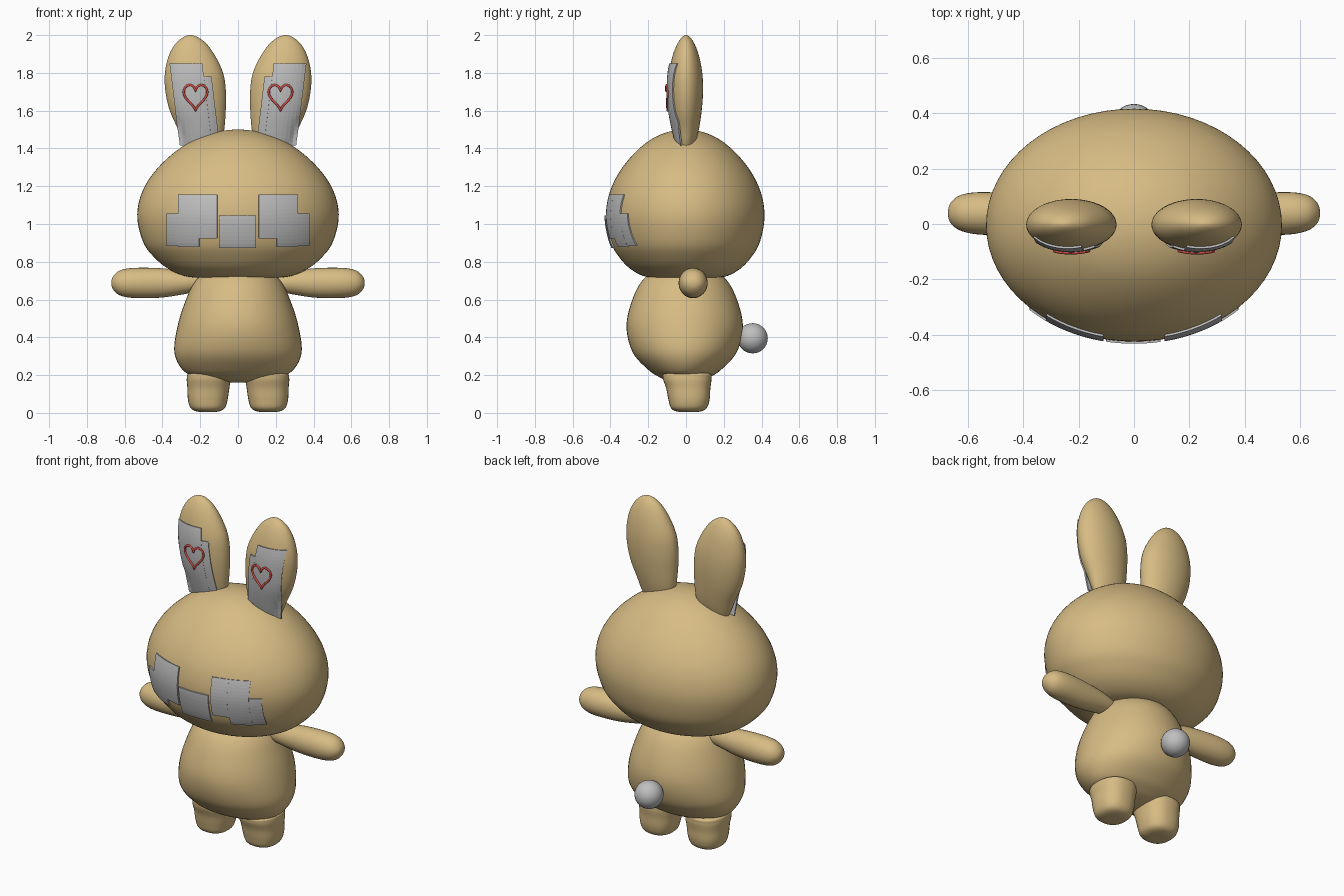
import bpy, bmesh, math
from mathutils import Vector

cube = bpy.data.objects.get("Cube")
if cube:
    bpy.data.objects.remove(cube, do_unlink=True)


def material(name, color):
    m = bpy.data.materials.new(name)
    m.use_nodes = True
    m.diffuse_color = (*color, 1)
    m.node_tree.nodes["Principled BSDF"].inputs["Base Color"].default_value = (*color, 1)
    return m


TAN = material("tan", (0.68, 0.5, 0.23))
GREY = material("grey", (0.52, 0.52, 0.52))
RED = material("red", (0.7, 0.08, 0.06))


def finish(bm, name, mat):
    bmesh.ops.recalc_face_normals(bm, faces=bm.faces)
    mesh = bpy.data.meshes.new(name)
    bm.to_mesh(mesh)
    bm.free()
    mesh.materials.append(mat)
    mesh.shade_smooth()
    obj = bpy.data.objects.new(name, mesh)
    bpy.context.collection.objects.link(obj)
    return obj


def spline_rows(rings, steps=6):
    """Smooth rings of (along, radius_a, radius_b, centre_a, centre_b), rounded at both poles."""
    pts = [Vector(r) for r in rings]

    def mirror(p):
        return Vector((p[0], -p[1], -p[2], p[3], p[4]))

    pts = [mirror(pts[1])] + pts + [mirror(pts[-2])]
    rows = []
    for i in range(1, len(pts) - 2):
        a, b, c, d = pts[i - 1:i + 3]
        for k in range(steps):
            t = k / steps
            rows.append(0.5 * (2 * b + (c - a) * t + (2 * a - 5 * b + 4 * c - d) * t * t
                               + (3 * b - a - 3 * c + d) * t ** 3))
    return rows + [pts[-2]]


def loft(name, rows, mat, side=1, along_x=False, square=2, n=48):
    bm = bmesh.new()
    loops = []
    for z, ra, rb, ca, cb in rows:
        loop = []
        for i in range(n):
            a = math.tau * i / n
            c, s = math.cos(a), math.sin(a)
            u = ca + ra * math.copysign(abs(c) ** (2 / square), c)
            v = cb + rb * math.copysign(abs(s) ** (2 / square), s)
            co = (z, v, u) if along_x else (u, v, z)
            loop.append(bm.verts.new((side * co[0], co[1], co[2])))
        loops.append(loop)
    for lo, hi in zip(loops, loops[1:]):
        for i in range(n):
            j = (i + 1) % n
            bm.faces.new((lo[i], lo[j], hi[j], hi[i]))
    bmesh.ops.remove_doubles(bm, verts=bm.verts, dist=1e-5)
    return finish(bm, name, mat)


def front_y(rows, x, z):
    """Depth of the lofted front surface at x, z."""
    for p, q in zip(rows, rows[1:]):
        if p[0] <= z <= q[0]:
            r = p.lerp(q, (z - p[0]) / max(q[0] - p[0], 1e-6))
            d = min(((x - r[3]) / r[1]) ** 2, 0.8)
            return r[4] - r[2] * math.sqrt(1 - d)
    return 0


def plate(name, rects, rows, side=1, lean=0, top=0):
    """Thin patch of rectangles that follows a lofted front."""
    bm = bmesh.new()
    for x0, x1, z0, z1 in rects:
        nx, nz = max(2, round((x1 - x0) / 0.02)), round((z1 - z0) / 0.02)
        grid = []
        for k in range(nz + 1):
            z = z0 + (z1 - z0) * k / nz
            line = []
            for i in range(nx + 1):
                x = x0 + (x1 - x0) * i / nx - lean * (top - z)
                line.append(bm.verts.new((side * x, front_y(rows, x, z) - 0.004, z)))
            grid.append(line)
        for lo, hi in zip(grid, grid[1:]):
            for i in range(nx):
                bm.faces.new((lo[i], lo[i + 1], hi[i + 1], hi[i]))
    bmesh.ops.remove_doubles(bm, verts=bm.verts, dist=1e-4)
    obj = finish(bm, name, GREY)
    mod = obj.modifiers.new("thickness", "SOLIDIFY")
    mod.thickness = 0.008
    mod.offset = 0
    obj.data.shade_flat()
    return obj


def heart(name, rows, side):
    """Thin outlined heart on the ear patch."""
    curve = bpy.data.curves.new(name, "CURVE")
    curve.dimensions = "3D"
    curve.bevel_depth = 0.006
    curve.bevel_resolution = 1
    sp = curve.splines.new("POLY")
    n = 40
    sp.points.add(n - 1)
    for i, p in enumerate(sp.points):
        t = math.tau * i / n
        x = 0.225 + 0.0039 * 16 * math.sin(t) ** 3
        z = 1.68 + 0.0047 * (13 * math.cos(t) - 5 * math.cos(2 * t)
                             - 2 * math.cos(3 * t) - math.cos(4 * t))
        p.co = (side * x, front_y(rows, x, z) - 0.01, z, 1)
    sp.use_cyclic_u = True
    curve.materials.append(RED)
    bpy.context.collection.objects.link(bpy.data.objects.new(name, curve))


# Head: wide ellipse with a flattened underside
head_profile = [(0.712, 0), (0.713, 0.14), (0.722, 0.27), (0.76, 0.365), (0.82, 0.44),
                (0.9, 0.5), (1.03, 0.533), (1.15, 0.515), (1.26, 0.455), (1.36, 0.36),
                (1.44, 0.245), (1.485, 0.125), (1.5, 0)]
head_rows = spline_rows([(z, r, r * 0.787, 0, -0.004) for z, r in head_profile])
loft("head", head_rows, TAN, n=64)

# Body: pear shape
body = [(0.16, 0, 0), (0.168, 0.12, 0.08), (0.19, 0.225, 0.135), (0.23, 0.295, 0.195),
        (0.32, 0.337, 0.275), (0.45, 0.322, 0.308), (0.58, 0.283, 0.284),
        (0.7, 0.225, 0.225), (0.77, 0.13, 0.13), (0.79, 0, 0)]
loft("body", spline_rows([(z, a, b, 0, -0.007) for z, a, b in body]), TAN)

# Round tail
bm = bmesh.new()
bmesh.ops.create_uvsphere(bm, u_segments=32, v_segments=16, radius=0.08)
bmesh.ops.translate(bm, verts=bm.verts, vec=(0, 0.353, 0.395))
finish(bm, "tail", GREY)

# Nose patch
plate("nose_patch", [(-0.1, 0.095, 0.875, 1.045)], head_rows)

arm_rows = spline_rows([(0.16, 0, 0, 0.685, 0.03), (0.18, 0.035, 0.035, 0.685, 0.03),
                        (0.26, 0.057, 0.057, 0.69, 0.03), (0.4, 0.077, 0.07, 0.688, 0.035),
                        (0.54, 0.08, 0.077, 0.688, 0.038), (0.62, 0.068, 0.066, 0.688, 0.04),
                        (0.66, 0.036, 0.038, 0.688, 0.04), (0.671, 0, 0, 0.688, 0.04)])

leg_rows = spline_rows([(0.005, 0, 0, 0.16, 0.015), (0.007, 0.055, 0.06, 0.16, 0.015),
                        (0.025, 0.09, 0.094, 0.16, 0.015), (0.07, 0.105, 0.109, 0.16, 0.016),
                        (0.13, 0.111, 0.117, 0.157, 0.012), (0.185, 0.116, 0.129, 0.155, 0.006),
                        (0.21, 0.1, 0.115, 0.155, 0.006), (0.22, 0, 0, 0.155, 0.006)])

ear_rows = spline_rows([(1.37, 0, 0, 0.19, 0), (1.38, 0.07, 0.03, 0.19, 0),
                        (1.43, 0.1, 0.05, 0.19, 0), (1.5, 0.122, 0.068, 0.195, 0),
                        (1.6, 0.148, 0.085, 0.213, -0.002), (1.7, 0.16, 0.092, 0.224, -0.002),
                        (1.8, 0.154, 0.088, 0.233, -0.002), (1.9, 0.118, 0.067, 0.245, -0.001),
                        (1.97, 0.066, 0.036, 0.25, 0), (2.0, 0, 0, 0.252, 0)])

eye_rects = [(0.315, 0.375, 0.885, 1.055), (0.205, 0.315, 0.88, 1.155),
             (0.11, 0.205, 0.925, 1.155)]
ear_rects = [(0.19, 0.36, 1.415, 1.85), (0.15, 0.19, 1.415, 1.78)]

# Paired parts
for side, label in ((1, "left"), (-1, "right")):
    loft(label + "_arm", arm_rows, TAN, side, along_x=True, n=32)
    loft(label + "_leg", leg_rows, TAN, side, square=2.4, n=32)
    loft(label + "_ear", ear_rows, TAN, side)
    plate(label + "_eye_patch", eye_rects, head_rows, side)
    plate(label + "_ear_patch", ear_rects, ear_rows, side, lean=0.12, top=1.85)
    heart(label + "_ear_heart", ear_rows, side)
